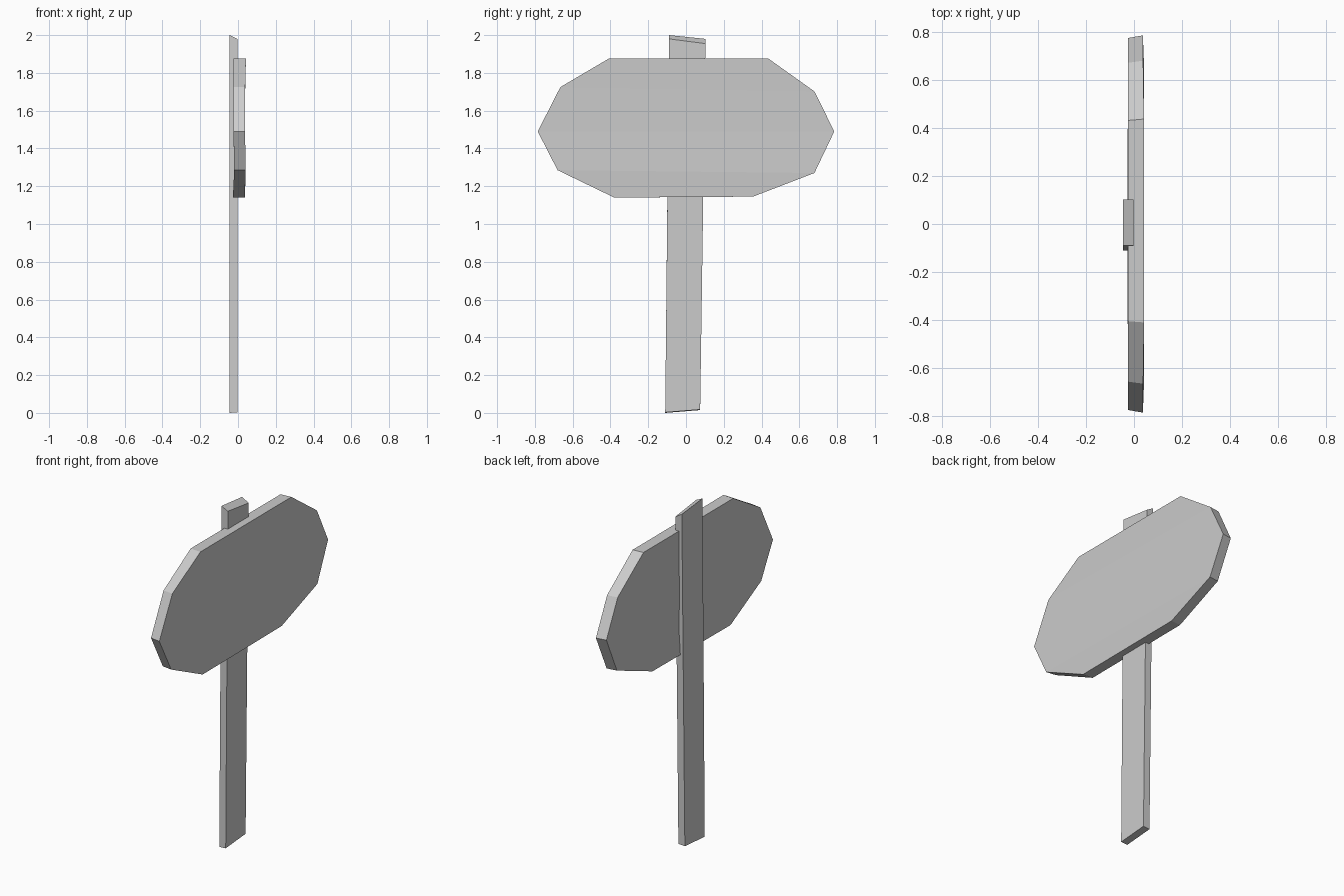
import bpy

if "Cube" in bpy.data.objects:
    bpy.data.objects.remove(bpy.data.objects["Cube"])


def make_object(name, verts, faces):
    mesh = bpy.data.meshes.new(name)
    mesh.from_pydata(verts, [], faces)
    mesh.update()
    obj = bpy.data.objects.new(name, mesh)
    bpy.context.collection.objects.link(obj)
    return obj


# Post: slightly leaning plank with a roughly sawn, slanted top and bottom
back, front = -0.045, -0.003
bottom = [(back, -0.11, 0.0), (front, -0.11, 0.003), (front, 0.075, 0.018), (back, 0.075, 0.015)]
top = [(back, -0.09, 2.0), (front, -0.09, 1.98), (front, 0.103, 1.955), (back, 0.103, 1.98)]
sides = [(i, (i + 1) % 4, (i + 1) % 4 + 4, i + 4) for i in range(4)]
make_object("post", bottom + top, [(3, 2, 1, 0), (4, 5, 6, 7)] + sides)

# Sign board: ten-sided plank built from horizontal rows
# (left y, right y, height, back x, front x)
rows = [
    (-0.38, 0.355, 1.14, -0.027, 0.036),
    (-0.68, 0.68, 1.278, -0.020, 0.041),
    (-0.785, 0.785, 1.49, -0.024, 0.037),
    (-0.665, 0.68, 1.715, -0.025, 0.038),
    (-0.41, 0.437, 1.875, -0.025, 0.042),
]
tilt = [(0, 0.005), (0.007, -0.008), (0, 0), (0.01, -0.013), (0, 0)]
verts = []
for (left, right, z, xb, xf), (dl, dr) in zip(rows, tilt):
    verts += [(xf, left, z + dl), (xf, right, z + dr),
              (xb, right * 0.987, z + dr), (xb, left * 0.987, z + dl)]
faces = [(3, 2, 1, 0), (16, 17, 18, 19)]
for r in range(4):
    for i in range(4):
        j = (i + 1) % 4
        faces.append((r * 4 + i, r * 4 + j, r * 4 + j + 4, r * 4 + i + 4))
make_object("sign_board", verts, faces)
